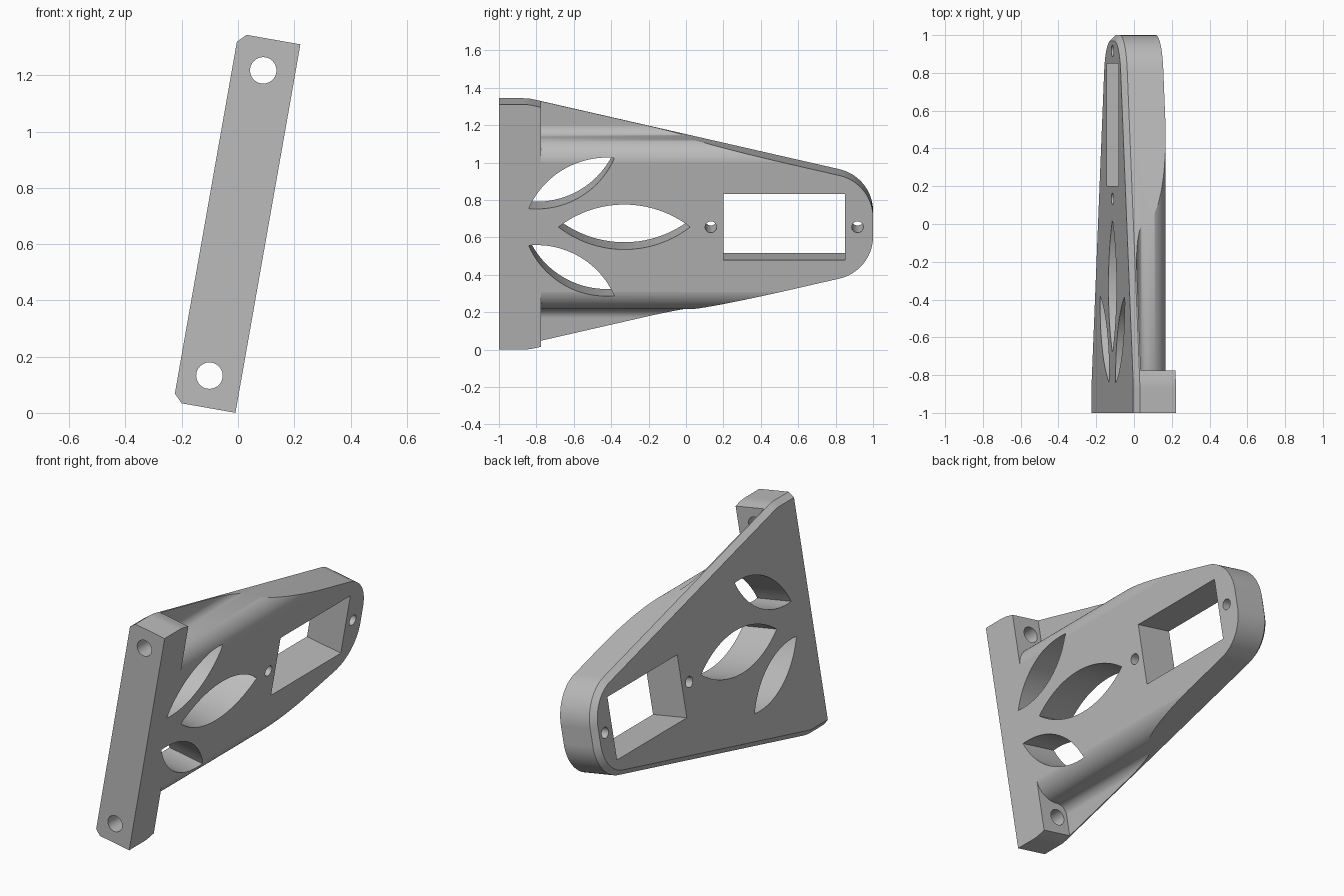
import bpy, bmesh, math
from math import sin, cos, pi

old = bpy.data.objects.get("Cube")
if old:
    bpy.data.objects.remove(old, do_unlink=True)

# Main dimensions: x = thickness, y = reach, z = height from the centre line
BACK, FACE, CHAMFER = -0.116, 0.108, 0.03
HALF_H, FLANGE_Y = 0.665, -0.775
TAPER = math.atan(0.232)

grey = bpy.data.materials.new("plain grey")
grey.use_nodes = True
grey.diffuse_color = (0.5, 0.5, 0.5, 1)
bsdf = next(n for n in grey.node_tree.nodes if n.type == 'BSDF_PRINCIPLED')
bsdf.inputs["Base Color"].default_value = (0.5, 0.5, 0.5, 1)


def arc(cx, cy, r, a, b, n):
    return [(cx + r * cos(a + (b - a) * i / n), cy + r * sin(a + (b - a) * i / n))
            for i in range(n + 1)]


def loft(name, loops):
    """Closed solid through a list of equal-length 3D loops."""
    bm = bmesh.new()
    rings = [[bm.verts.new(p) for p in loop] for loop in loops]
    n = len(rings[0])
    for a, b in zip(rings, rings[1:]):
        for i in range(n):
            j = (i + 1) % n
            bm.faces.new((a[i], a[j], b[j], b[i]))
    bm.faces.new(rings[0])
    bm.faces.new(rings[-1])
    bmesh.ops.recalc_face_normals(bm, faces=bm.faces)
    mesh = bpy.data.meshes.new(name)
    bm.to_mesh(mesh)
    bm.free()
    mesh.materials.append(grey)
    obj = bpy.data.objects.new(name, mesh)
    bpy.context.collection.objects.link(obj)
    return obj


def side_cutter(name, pts):
    return loft(name, [[(x, y, z) for y, z in pts] for x in (-0.4, 0.4)])


def long_cutter(name, pts, y0, y1):
    return loft(name, [[(x, y, z) for x, z in pts] for y in (y0, y1)])


def lens(cy, cz, half_len, half_wid, angle, n=20):
    """Pointed oval made of two circular arcs."""
    r = (half_len ** 2 + half_wid ** 2) / (2 * half_wid)
    t = math.asin(half_len / r)
    top = arc(0, half_wid - r, r, pi / 2 - t, pi / 2 + t, n)
    pts = top + [(-y, -z) for y, z in top[1:-1]]
    return [(cy + y * cos(angle) - z * sin(angle),
             cz + y * sin(angle) + z * cos(angle)) for y, z in pts]


def outline(d):
    """Tapered side outline, moved inward by d except at the front."""
    tip_r, heel_r = 0.234, 0.25
    tip_y = 1 - tip_r
    tip_z = 0.65 - 0.232 * (tip_y - FLANGE_Y) - tip_r / cos(TAPER)
    upper = arc(tip_y, tip_z, tip_r - d, 0, pi / 2 - TAPER, 24)
    upper += arc(-0.869, HALF_H - heel_r, heel_r - d, pi / 2 - TAPER, pi / 2, 5)
    upper.append((-1, HALF_H - d))
    return upper + [(y, -z) for y, z in reversed(upper)]


# Bracket body with a chamfer around its flat back
body = loft("bracket_body", [[(x, y, z) for y, z in outline(d)] for x, d in
                             ((BACK, CHAMFER), (BACK + CHAMFER, 0), (FACE, 0))])

cutters = []

# S-shaped recesses that thin the plate behind the mounting flange
round_r, cove_r, start = 0.126, 0.06, 0.34
mid_x, mid_z = FACE - round_r, start + round_r
recess = [(0.3, start - 0.005), (FACE + 0.002, start - 0.005)]
recess += arc(mid_x, start, round_r, math.radians(8), pi / 2, 20)
recess += arc(mid_x, mid_z + cove_r, cove_r, -pi / 2, -pi, 12)[1:]
recess += [(mid_x - cove_r, 0.9), (0.3, 0.9)]

for s, side in ((1, "upper"), (-1, "lower")):
    cutters.append(long_cutter(side + "_recess", [(x, s * z) for x, z in recess],
                               FLANGE_Y, 1.3))
    cutters.append(long_cutter(side + "_bolt_hole",
                               arc(-0.006, s * 0.551, 0.047, 0, 2 * pi, 32)[:-1],
                               -1.2, -0.6))
    cutters.append(side_cutter(side + "_oval",
                               lens(-0.612, s * 0.237, 0.267, 0.087, s * 0.54)))

# Middle oval, rectangular window and its two screw holes
cutters.append(side_cutter("middle_oval", lens(-0.33, 0, 0.352, 0.122, 0)))
cutters.append(side_cutter("window", [(0.2, -0.18), (0.85, -0.18),
                                      (0.85, 0.18), (0.2, 0.18)]))
for y in (0.133, 0.917):
    cutters.append(side_cutter("screw_hole", arc(y, 0, 0.031, 0, 2 * pi, 24)[:-1]))

# Cut everything out of the body
bpy.ops.object.select_all(action='DESELECT')
bpy.context.view_layer.objects.active = body
body.select_set(True)
for c in cutters:
    c.hide_render = True
    mod = body.modifiers.new(c.name, 'BOOLEAN')
    mod.operation = 'DIFFERENCE'
    mod.solver = 'EXACT'
    mod.object = c
    bpy.ops.object.modifier_apply(modifier=mod.name)
    bpy.data.objects.remove(c, do_unlink=True)

# Smooth curves, crisp edges, flat-looking large faces
bpy.ops.object.shade_smooth_by_angle(angle=math.radians(25))
weighted = body.modifiers.new("weighted_normals", 'WEIGHTED_NORMAL')
weighted.keep_sharp = True

# Lean the bracket sideways and stand it on the ground
body.rotation_euler = (0, math.radians(10), 0)
body.location = (0, 0, 0.674)
